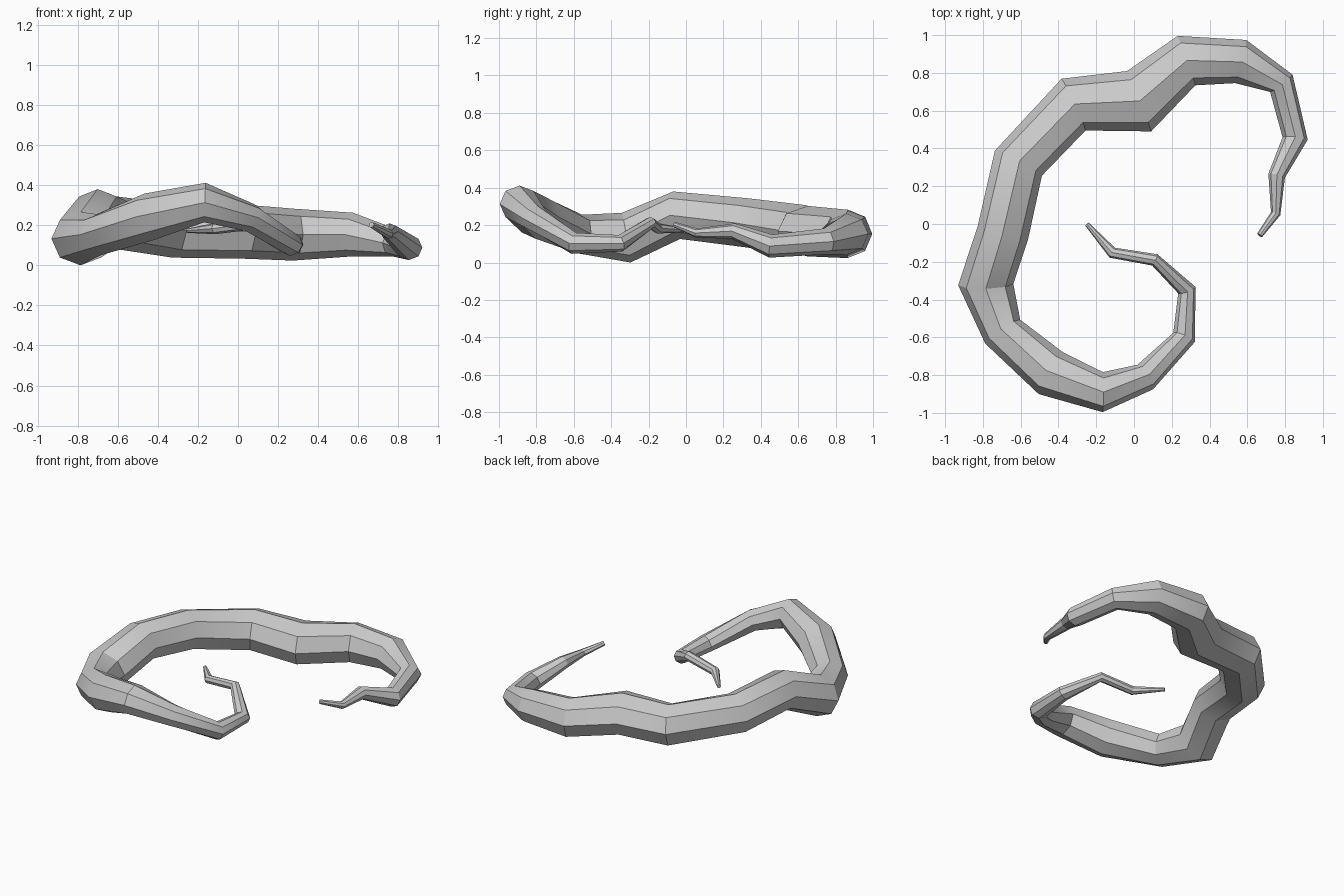
import bpy, bmesh, math
from mathutils import Vector

if "Cube" in bpy.data.objects:
    bpy.data.objects.remove(bpy.data.objects["Cube"])

SIDES = 8
# Spine of the tentacle: x, y, z, radius
SPINE = [
    (-0.25, 0.00, 0.17, 0.012), (-0.115, -0.152, 0.18, 0.030),
    (0.11, -0.19, 0.21, 0.033), (0.28, -0.35, 0.10, 0.049),
    (0.265, -0.60, 0.10, 0.062), (0.06, -0.81, 0.235, 0.077),
    (-0.165, -0.89, 0.31, 0.106), (-0.44, -0.79, 0.24, 0.128),
    (-0.695, -0.57, 0.15, 0.112), (-0.785, -0.32, 0.13, 0.146),
    (-0.695, -0.05, 0.25, 0.138), (-0.612, 0.322, 0.21, 0.141),
    (-0.32, 0.632, 0.17, 0.151), (0.027, 0.65, 0.165, 0.172),
    (0.278, 0.865, 0.15, 0.139), (0.565, 0.86, 0.15, 0.118),
    (0.78, 0.745, 0.11, 0.075), (0.853, 0.453, 0.085, 0.067),
    (0.755, 0.255, 0.165, 0.045), (0.75, 0.055, 0.155, 0.026),
    (0.665, -0.06, 0.20, 0.016),
]

points = [Vector(p[:3]) for p in SPINE]
bm = bmesh.new()
rings = []

# One octagonal ring per spine point, tilted along the bisecting direction
for i, (c, row) in enumerate(zip(points, SPINE)):
    ahead = points[min(i + 1, len(points) - 1)] - c
    behind = c - points[max(i - 1, 0)]
    tangent = (ahead.normalized() + behind.normalized()).normalized()
    side = tangent.cross(Vector((0, 0, 1))).normalized()
    up = side.cross(tangent)
    r = row[3]
    r_up = min(r, 0.145) * 0.93
    ring = []
    for k in range(SIDES):
        a = math.tau * k / SIDES
        ring.append(bm.verts.new(c + side * r * math.cos(a) + up * r_up * math.sin(a)))
    rings.append(ring)

# Skin between rings and closed tips
for a, b in zip(rings, rings[1:]):
    for k in range(SIDES):
        n = (k + 1) % SIDES
        bm.faces.new((a[k], a[n], b[n], b[k]))
bm.faces.new(rings[0])
bm.faces.new(rings[-1])
bmesh.ops.recalc_face_normals(bm, faces=bm.faces)

# Rest the lowest point on the ground
low = min(v.co.z for v in bm.verts)
bmesh.ops.translate(bm, verts=bm.verts, vec=(0, 0, -low))

mesh = bpy.data.meshes.new("tentacle")
bm.to_mesh(mesh)
bm.free()
tentacle = bpy.data.objects.new("tentacle", mesh)
bpy.context.collection.objects.link(tentacle)
bpy.context.view_layer.objects.active = tentacle
tentacle.select_set(True)
bpy.ops.object.shade_smooth_by_angle(angle=math.radians(30))
